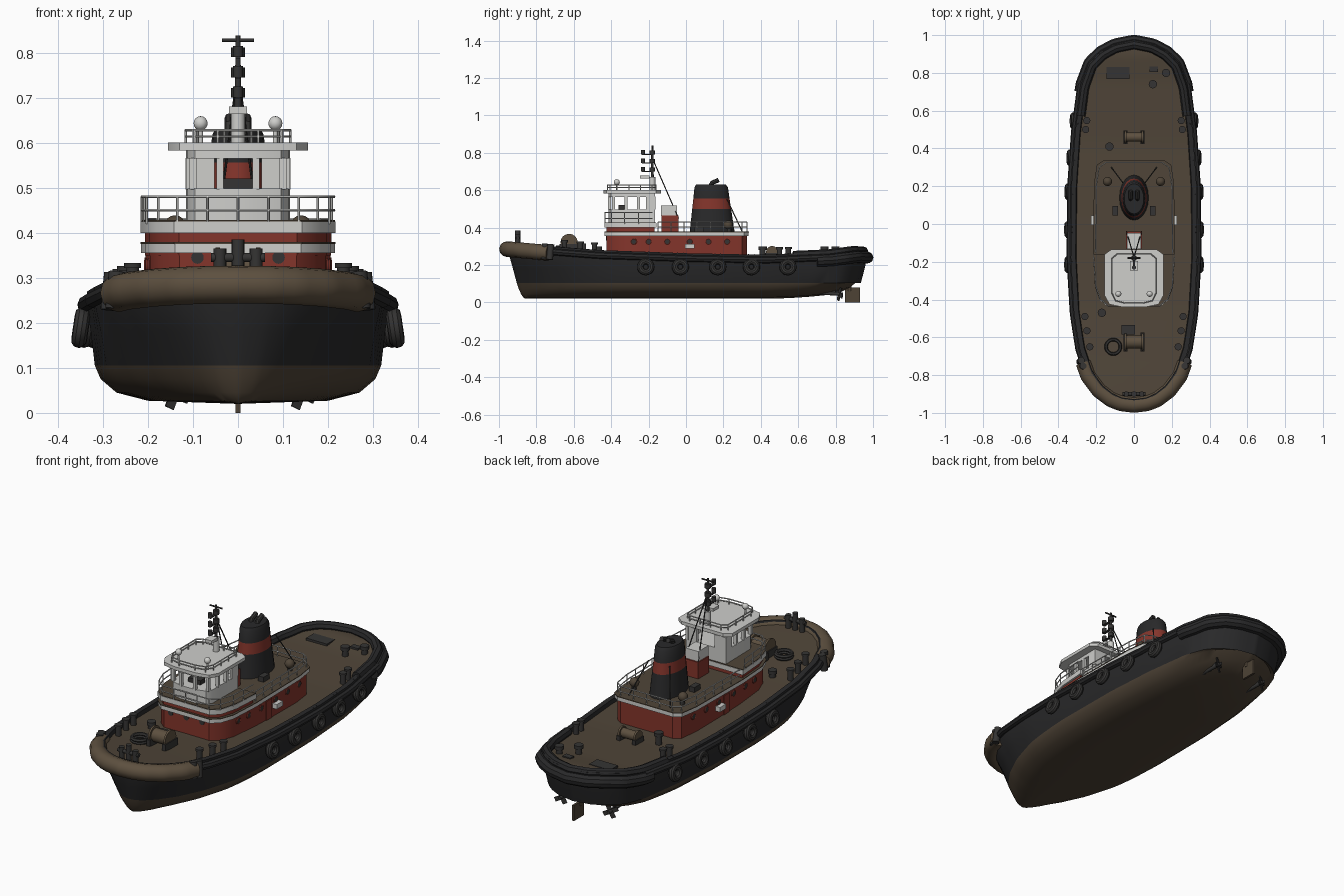
import bpy, bmesh, math
from mathutils import Vector

if "Cube" in bpy.data.objects:
    bpy.data.objects.remove(bpy.data.objects["Cube"])


def material(name, *rgb):
    mat = bpy.data.materials.new(name)
    mat.use_nodes = True
    mat.diffuse_color = (*rgb, 1)
    mat.node_tree.nodes["Principled BSDF"].inputs["Base Color"].default_value = (*rgb, 1)
    return mat


BLACK = material("hull black", .022, .022, .023)
IRON = material("dark iron", .035, .034, .033)
BROWN = material("bottom brown", .075, .055, .036)
DECK = material("deck brown", .08, .06, .04)
FENDER = material("rope fender brown", .11, .08, .05)
RED = material("house red", .23, .035, .024)
WHITE = material("house white", .62, .62, .6)


def finish(name, bm, *mats):
    mesh = bpy.data.meshes.new(name)
    bmesh.ops.recalc_face_normals(bm, faces=bm.faces)
    bm.to_mesh(mesh)
    bm.free()
    obj = bpy.data.objects.new(name, mesh)
    bpy.context.collection.objects.link(obj)
    for mat in mats:
        mesh.materials.append(mat)
    return obj


def box(name, center, size, mat):
    bm = bmesh.new()
    bmesh.ops.create_cube(bm, size=1)
    for v in bm.verts:
        v.co = Vector(center) + v.co * Vector(size)
    return finish(name, bm, mat)


def rod(name, a, b, r, mat, r2=None, sides=16):
    a, b = Vector(a), Vector(b)
    bm = bmesh.new()
    bmesh.ops.create_cone(bm, cap_ends=True, segments=sides, radius1=r,
                          radius2=r if r2 is None else r2, depth=(b - a).length)
    turn = (b - a).to_track_quat("Z", "Y")
    for v in bm.verts:
        v.co = (a + b) / 2 + turn @ v.co
    return finish(name, bm, mat)


def ball(name, center, r, mat):
    bm = bmesh.new()
    bmesh.ops.create_uvsphere(bm, u_segments=14, v_segments=8, radius=r)
    bmesh.ops.translate(bm, verts=bm.verts, vec=center)
    return finish(name, bm, mat)


def tubes(name, paths, r, mat, closed=False, res=1):
    curve = bpy.data.curves.new(name, "CURVE")
    curve.dimensions, curve.bevel_depth, curve.bevel_resolution = "3D", r, res
    curve.use_fill_caps = True
    for path in paths:
        spline = curve.splines.new("POLY")
        spline.points.add(len(path) - 1)
        spline.use_cyclic_u = closed
        for p, co in zip(spline.points, path):
            p.co = (*co, 1)
    helper = bpy.data.objects.new(name + " path", curve)
    bpy.context.collection.objects.link(helper)
    mesh = bpy.data.meshes.new_from_object(
        helper.evaluated_get(bpy.context.evaluated_depsgraph_get()))
    bpy.data.objects.remove(helper)
    mesh.materials.clear()
    mesh.materials.append(mat)
    obj = bpy.data.objects.new(name, mesh)
    bpy.context.collection.objects.link(obj)
    return obj


def ring(center, r, axis):
    turn = Vector(axis).to_track_quat("Z", "Y")
    angles = [math.tau * i / 20 for i in range(20)]
    return [Vector(center) + turn @ Vector((r * math.cos(a), r * math.sin(a), 0)) for a in angles]


def prism(name, outline, z0, z1, mat, grow=0):
    bm = bmesh.new()
    bottom = bm.faces.new([bm.verts.new((x + math.copysign(grow, x),
                                         y + math.copysign(grow, y - mid_y(outline)), z0)) for x, y in outline])
    up = bmesh.ops.extrude_face_region(bm, geom=[bottom])["geom"]
    bmesh.ops.translate(bm, vec=(0, 0, z1 - z0), verts=[g for g in up if isinstance(g, bmesh.types.BMVert)])
    return finish(name, bm, mat)


def mid_y(outline):
    return sum(y for x, y in outline) / len(outline)


def both(half):
    return half + [(-x, y) for x, y in reversed(half)]


def interp(table, s):
    for (a, va), (b, vb) in zip(table, table[1:]):
        if s <= b:
            return va + (vb - va) * max(0, s - a) / (b - a)
    return table[-1][1]


# Hull: horizontal levels lofted from keel to bulwark and deck, then mirrored
BREADTH = [(0, 0), (.004, .2), (.015, .36), (.04, .55), (.08, .72), (.15, .86), (.25, .95), (.4, 1),
           (.6, .99), (.75, .93), (.88, .83), (.94, .7), (.97, .52), (.99, .3), (1, 0)]
SHEER = [(0, .32), (.13, .298), (.25, .28), (.5, .263), (.72, .255), (.9, .27), (.97, .288), (1, .285)]


def hull_point(s, breadth, bow, stern, z, sharp):
    y = bow + (stern - bow) * s
    fine = 1 - sharp * max(0, 1 - s / .35) ** 2
    if z < .1:
        z += .04 * max(0, (y - .4) / .5) ** 2
    return Vector((breadth * interp(BREADTH, s) * fine, y, z))


def rail_point(s, out=0, drop=0):
    return hull_point(s, .335 + out, -.955 - out, .97 + out, interp(SHEER, s) - drop, 0)


STEPS = 48
stations = [(1 - math.cos(math.pi * i / STEPS)) / 2 for i in range(STEPS + 1)]
levels = [lambda s: hull_point(s, 0, -.86, .8, .02, 0),
          lambda s: hull_point(s, .2, -.87, .83, .027, .5),
          lambda s: hull_point(s, .27, -.882, .88, .045, .5),
          lambda s: hull_point(s, .305, -.895, .92, .075, .45),
          lambda s: hull_point(s, .318, -.905, .935, .105, .4),
          lambda s: hull_point(s, .327, -.925, .955, .18, .25),
          lambda s: rail_point(s, 0, .035),
          lambda s: rail_point(s),
          lambda s: rail_point(s, -.026),
          lambda s: rail_point(s, -.03, .02),
          lambda s: rail_point(s, -.03, .018) * Vector((0, 1, 1))]
bm = bmesh.new()
grid = [[bm.verts.new(level(s)) for s in stations] for level in levels]
for row, (low, high) in enumerate(zip(grid, grid[1:])):
    for i in range(STEPS):
        face = bm.faces.new((low[i], low[i + 1], high[i + 1], high[i]))
        face.material_index = 1 if row < 4 else 2 if row == len(grid) - 2 else 0
bmesh.ops.remove_doubles(bm, verts=bm.verts, dist=.0005)
hull = finish("hull", bm, BLACK, BROWN, DECK)
hull.modifiers.new("mirror", "MIRROR").merge_threshold = .001


def wrap(s_end, out, drop, start=0, count=24):
    half = [rail_point(start + (s_end - start) * (i / count) ** 2, out, drop) for i in range(count + 1)]
    return [p * Vector((-1, 1, 1)) for p in reversed(half)] + half[1:]


# Fenders around the hull
tubes("bow_fender", [wrap(.115, .002, .035)], .042, FENDER, res=4)
tubes("stern_fender", [wrap(.86, 0, .045, 1)], .032, BLACK, res=3)
stern_cap = tubes("stern_cap", [wrap(.8, -.02, .01, 1)], .024, BLACK, res=2)
for side in (-1, 1):
    flip = Vector((side, 1, 1))
    tubes("rub_rail", [[rail_point(.1 + .78 * i / 30, .004, .028) * flip for i in range(31)]], .018, BLACK, res=2)
    tires, straps = [], []
    for y in (-.215, -.03, .17, .35, .545):
        edge = rail_point((y + .955) / 1.925)
        x = edge.x + .016
        tires.append(ring((side * x, y, .19), .029, (side, 0, .15)))
        straps += [[(side * x, y + d, .21), (side * (edge.x - .01), y + d, edge.z)] for d in (-.015, .015)]
    tubes("tire_fenders", tires, .017, IRON, closed=True, res=3)
    tubes("tire_straps", straps, .004, IRON)
    for s in (.11, .125):
        rod("fender_clamp", rail_point(s, .02, .07) * flip, rail_point(s, .01, -.012) * flip, .018, IRON)

# Rudder, propellers and shafts
box("rudder", (0, .89, .04), (.012, .08, .08), BROWN)
rod("rudder_stock", (0, .875, .06), (0, .875, .15), .01, BROWN)
for side in (-1, 1):
    hub = Vector((side * .14, .82, .045))
    rod("propeller_shaft", hub + Vector((0, -.2, .008)), hub + Vector((0, .02, 0)), .009, IRON)
    box("shaft_bracket", hub + Vector((0, -.03, .025)), (.008, .02, .05), IRON)
    for k in range(4):
        a = math.tau * k / 4 + .4
        blade = box("propeller_blade", (0, 0, .02), (.022, .005, .034), IRON)
        blade.location, blade.rotation_euler = hub, (0, a, .5)

# Deck house in two heights with white edges
house = both([(.13, -.425), (.17, -.39), (.195, -.32), (.205, -.15), (.2, .2), (.185, .3), (.15, .325)])
fore = both([(.13, -.425), (.17, -.39), (.195, -.32), (.205, -.17)])
prism("lower_house", house, .23, .355, RED)
prism("lower_house_edge", house, .355, .375, WHITE, .01)
prism("boat_deck", house, .375, .379, DECK, -.012)
prism("fore_house", fore, .35, .4, RED, .001)
prism("fore_house_edge", fore, .4, .425, WHITE, .012)
prism("bridge_deck", fore, .425, .428, DECK, -.01)
for side in (-1, 1):
    for y in (-.28, -.2, -.1, .02, .12, .22):
        x = side * interp([(-.32, .195), (-.15, .205), (.2, .2), (.3, .185)], y)
        tubes("porthole", [ring((x, y, .325), .014, (1, 0, 0))], .004, RED, closed=True)
        rod("porthole_glass", (x - .003, y, .325), (x + .003, y, .325), .012, IRON)
    box("side_locker", (side * .215, .02, .3), (.025, .05, .025), WHITE)
    box("house_door", (side * .2, -.04, .295), (.016, .045, .1), RED)
for x in (-.09, 0, .09):
    rod("front_porthole", (x, -.428, .345), (x, -.42, .345), .014, IRON)


def railing(name, path, z, height, mat, closed=False):
    paths = [[(x, y, z + height * k) for x, y in path + path[:closed]] for k in (.5, 1)]
    for (ax, ay), (bx, by) in zip(path, path[1:] + path[:1]):
        n = max(1, round(math.hypot(bx - ax, by - ay) / .07))
        for i in range(n):
            x, y = ax + (bx - ax) * i / n, ay + (by - ay) * i / n
            if closed or (ax, ay) != path[-1]:
                paths.append([(x, y, z), (x, y, z + height)])
    tubes(name, paths, .003, mat)


railing("bridge_railing", [(x * 1.04, y - .008) for x, y in fore[4:] + fore[:4]], .42, .06, WHITE)
railing("boat_deck_railing", [(x, y) for x, y in house if y > -.2], .375, .055, WHITE)

# Wheelhouse with open windows
cabin = both([(.04, -.415), (.095, -.4), (.112, -.37), (.115, -.165)])
prism("wheelhouse_wall", cabin, .425, .498, WHITE)
prism("wheelhouse_header", cabin, .565, .584, WHITE)
roof = both([(.06, -.44), (.13, -.425), (.155, -.38), (.155, -.16), (.12, -.135)])
prism("wheelhouse_roof", roof, .583, .6, WHITE)
for side in (-1, 1):
    for x, y in [(.04, -.41), (.1, -.388), (.108, -.32), (.109, -.255), (.109, -.17), (.06, -.17)]:
        box("window_post", (side * x, y, .531), (.016, .016, .07), WHITE)
    box("wheelhouse_rear_wall", (side * .085, -.17, .531), (.055, .012, .07), WHITE)
    box("wheelhouse_aft_side", (side * .11, -.19, .531), (.01, .05, .07), WHITE)
    rod("searchlight_stem", (side * .083, -.37, .6), (side * .083, -.37, .635), .005, WHITE)
    ball("searchlight", (side * .083, -.37, .643), .016, WHITE)
box("helm_console", (0, -.34, .505), (.07, .04, .03), IRON)
railing("roof_railing", [(x * .75, y * .85 - .045) for x, y in roof], .6, .028, WHITE, True)

# Mast with lights and stays
rod("mast_base", (0, -.18, .6), (0, -.18, .67), .016, WHITE)
rod("mast", (0, -.18, .66), (0, -.18, .838), .008, IRON, .005)
rod("mast_yard", (-.035, -.18, .828), (.035, -.18, .828), .004, IRON)
box("radar_scanner", (0, -.22, .672), (.04, .05, .016), WHITE)
for z in (.7, .745, .79):
    rod("mast_light", (0, -.18, z), (0, -.18, z + .022), .015, IRON)
    box("light_bracket", (0, -.205, z), (.012, .06, .005), IRON)
    rod("forward_light", (0, -.23, z), (0, -.23, z + .025), .011, IRON)
tubes("mast_stays", [[(0, -.175, .76), (x, -.04, .45)] for x in (-.04, .04)], .003, IRON)

# Companion box and funnel
box("companion", (0, -.085, .42), (.085, .09, .09), RED)
box("companion_top", (0, -.09, .49), (.075, .085, .055), WHITE)
bands = [(.37, 1), (.5, .86), (.556, .8), (.615, .74), (.63, .66)]
bm = bmesh.new()
rings = [[bm.verts.new((p.x * k, .14 - .02 * (1 - k) + p.y * k * 1.55, z)) for p in ring((0, 0, 0), .078, (0, 0, 1))]
         for z, k in bands]
for row, (low, high) in enumerate(zip(rings, rings[1:])):
    for i in range(len(low)):
        bm.faces.new((low[i - 1], low[i], high[i], high[i - 1])).material_index = int(row == 1)
bm.faces.new(rings[-1])
finish("funnel", bm, BLACK, RED)
for x in (-.018, .018):
    tubes("exhaust_pipe", [[(x, .13, .62), (x, .14, .64), (x, .175, .655)]], .012, IRON, res=2)
tubes("funnel_stays", [[(x * .5, .22, .55), (x, .3, .38)] for x in (-.12, .12)], .003, IRON)
for side in (-1, 1):
    rod("deck_vent", (side * .14, .23, .37), (side * .14, .23, .41), .012, IRON)
    ball("vent_cowl", (side * .14, .225, .415), .024, DECK)
    box("deck_locker", (side * .1, .07, .39), (.03, .05, .03), IRON)


# Deck gear
def winch(y, z, r, mat):
    rod("winch_drum", (-.04, y, z + r), (.04, y, z + r), r * .75, mat)
    for x in (-.045, .045):
        rod("winch_cheek", (x - .005, y, z + r), (x + .005, y, z + r), r, mat)
        box("winch_foot", (x, y, z + r * .4), (.02, r * 2.2, r * .8), IRON)


winch(-.625, .275, .046, FENDER)
winch(.46, .238, .032, FENDER)
box("winch_motor", (-.03, -.56, .295), (.07, .05, .04), IRON)
tubes("rope_coil", [ring((-.11, -.65, z), .038, (0, 0, 1)) for z in (.285, .298)], .009, IRON, closed=True)
for x in (-.04, 0, .04):
    rod("bow_bitt", (x, -.9, .29), (x, -.9, .365 + .02 * (x == 0)), .014, IRON)
rod("bow_bitt_bar", (-.06, -.9, .345), (.06, -.9, .345), .01, IRON)
for side in (-1, 1):
    for y in (-.69, -.6, -.52, .53, .58):
        s = (y + .955) / 1.925
        foot = rail_point(s, -.055, .03) * Vector((side, 1, 1))
        rod("bollard", foot, foot + Vector((0, 0, .06)), .014, IRON)
        rod("bollard_cap", foot + Vector((0, 0, .055)), foot + Vector((0, 0, .066)), .019, IRON)
for x, y in [(.1, .74), (.17, .8), (-.13, .41), (-.17, -.47)]:
    rod("deck_vent", (x, y, .235), (x, y, .295), .016, IRON)
    rod("deck_vent_cap", (x, y, .28), (x, y, .298), .022, IRON)
box("aft_hatch", (-.085, .8, .255), (.12, .065, .02), IRON)
box("small_hatch", (.105, .82, .258), (.045, .03, .02), IRON)

# Smooth shading with sharp edges kept
for obj in bpy.context.scene.objects:
    obj.select_set(obj.type == "MESH")
bpy.context.view_layer.objects.active = hull
bpy.ops.object.shade_smooth_by_angle(angle=math.radians(35))
